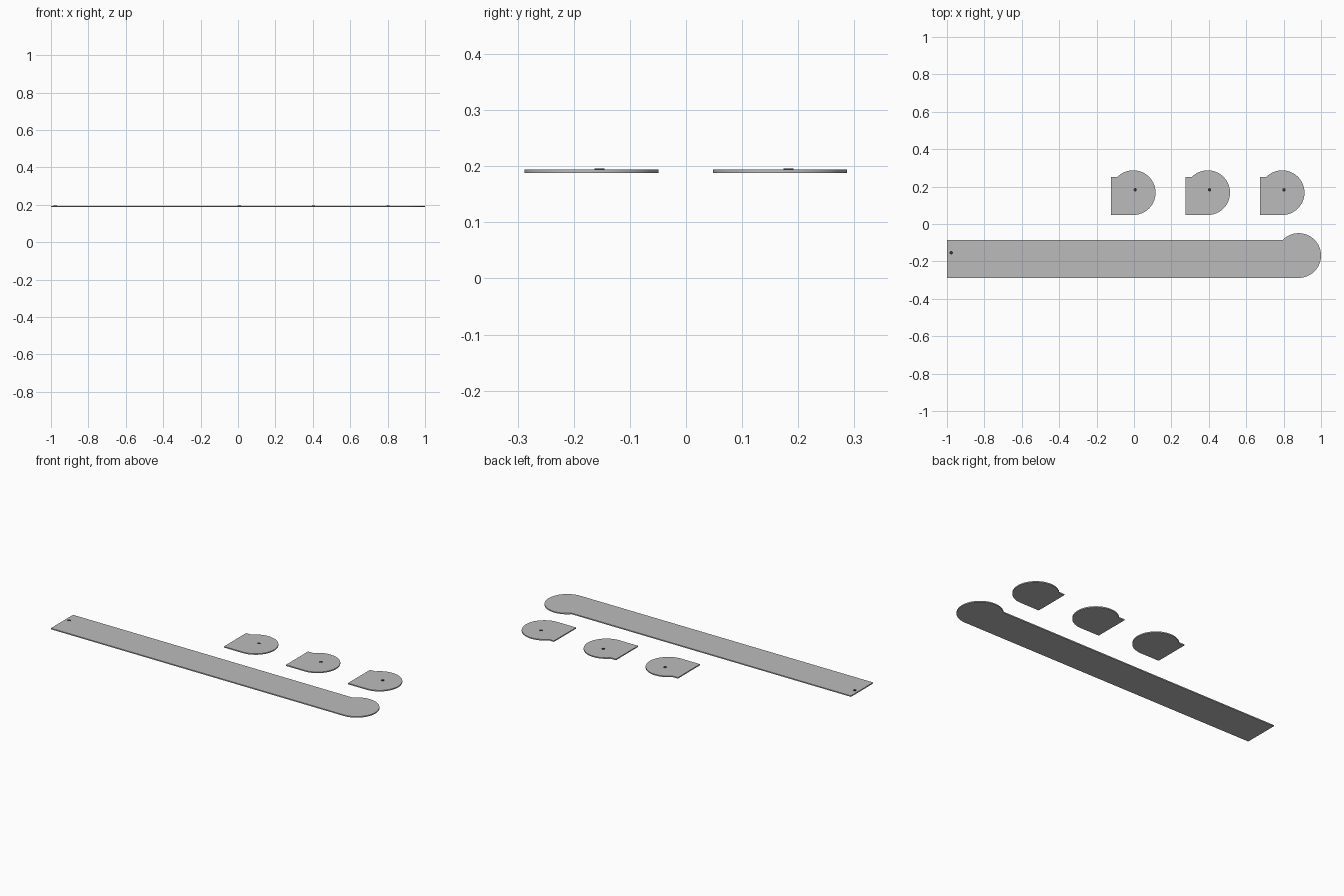
import bpy
import bmesh
import math

cube = bpy.data.objects.get("Cube")
if cube:
    bpy.data.objects.remove(cube)

RADIUS = 0.1195           # rounded end
STRIP = 0.203             # width of the straight part
Z_LOW, Z_TOP = 0.1875, 0.194


def make_material(name, value):
    mat = bpy.data.materials.new(name)
    mat.use_nodes = True
    colour = (value, value, value, 1)
    mat.diffuse_color = colour
    mat.node_tree.nodes["Principled BSDF"].inputs["Base Color"].default_value = colour
    return mat


grey = make_material("light grey", 0.5)
dark = make_material("dark grey", 0.03)


def extrude_outline(name, points, low, high, mat):
    """Solid slab from a flat outline."""
    bm = bmesh.new()
    face = bm.faces.new([bm.verts.new((x, y, low)) for x, y in points])
    moved = bmesh.ops.extrude_face_region(bm, geom=[face])["geom"]
    verts = [v for v in moved if isinstance(v, bmesh.types.BMVert)]
    bmesh.ops.translate(bm, verts=verts, vec=(0, 0, high - low))
    bmesh.ops.recalc_face_normals(bm, faces=bm.faces)
    mesh = bpy.data.meshes.new(name)
    bm.to_mesh(mesh)
    bm.free()
    mesh.materials.append(mat)
    obj = bpy.data.objects.new(name, mesh)
    bpy.context.collection.objects.link(obj)
    bpy.ops.object.select_all(action='DESELECT')
    obj.select_set(True)
    bpy.context.view_layer.objects.active = obj
    bpy.ops.object.shade_smooth_by_angle(angle=math.radians(30))


def arc(cx, cy, radius, start, end, steps):
    angles = [start + (end - start) * i / steps for i in range(steps + 1)]
    return [(cx + radius * math.cos(a), cy + radius * math.sin(a)) for a in angles]


def plate(name, left, cx, bottom):
    """Straight strip that ends in a larger round head."""
    cy = bottom + RADIUS
    meet = math.pi - math.asin((STRIP - RADIUS) / RADIUS)
    outline = [(left, bottom)]
    outline += arc(cx, cy, RADIUS, -math.pi / 2, meet, 48)
    outline.append((left, bottom + STRIP))
    extrude_outline(name, outline, Z_LOW, Z_TOP, grey)


def dot(name, x, y):
    ring = arc(x, y, 0.009, 0, math.tau, 24)[:-1]
    extrude_outline(name, ring, Z_TOP, Z_TOP + 0.0015, dark)


# Long bar with its marker near the square end
plate("long_bar", -1.0, 1.0 - RADIUS, -0.288)
dot("long_bar_dot", -0.977, -0.154)

# Three short plates in a row
for i in range(3):
    cx = -0.004 + 0.398 * i
    plate(f"short_plate_{i + 1}", cx - RADIUS, cx, 0.048)
    dot(f"short_plate_dot_{i + 1}", cx + 0.01, 0.183)
